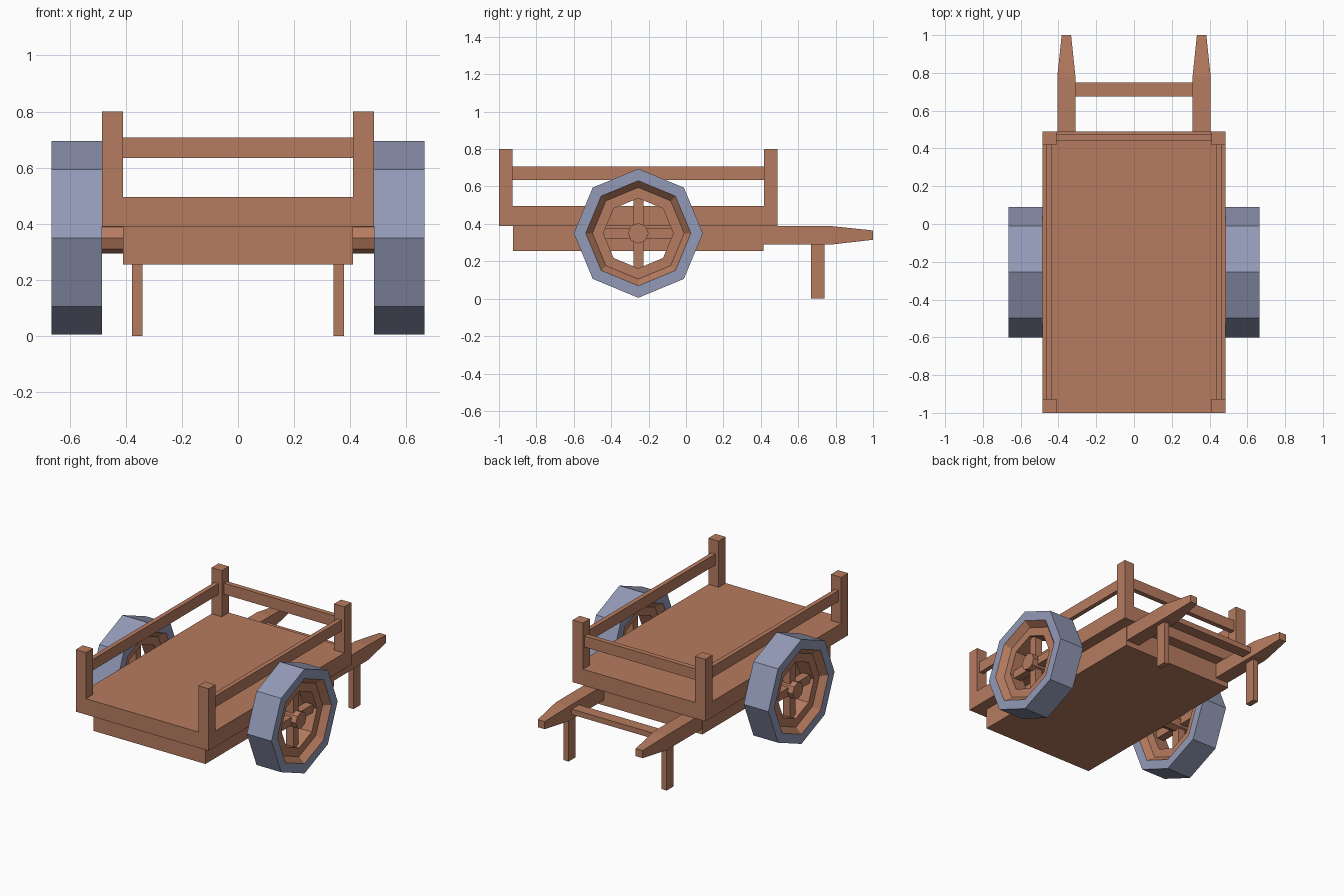
import bpy, bmesh, math
from mathutils import Vector

if "Cube" in bpy.data.objects:
    bpy.data.objects.remove(bpy.data.objects["Cube"], do_unlink=True)


def make_material(name, colour):
    mat = bpy.data.materials.new(name)
    mat.use_nodes = True
    mat.diffuse_color = (*colour, 1)
    mat.node_tree.nodes["Principled BSDF"].inputs["Base Color"].default_value = (*colour, 1)
    return mat


wood = make_material("warm wood", (0.47, 0.2, 0.115))
metal = make_material("blue grey tyre", (0.29, 0.32, 0.47))


def finish(name, bm, mats=(wood,)):
    bmesh.ops.recalc_face_normals(bm, faces=bm.faces)
    mesh = bpy.data.meshes.new(name)
    bm.to_mesh(mesh)
    bm.free()
    for mat in mats:
        mesh.materials.append(mat)
    obj = bpy.data.objects.new(name, mesh)
    bpy.context.collection.objects.link(obj)
    return obj


def add_box(bm, xs, ys, zs):
    lows, highs = zip(xs, ys, zs)
    low, high = Vector(lows), Vector(highs)
    made = bmesh.ops.create_cube(bm, size=1)["verts"]
    bmesh.ops.scale(bm, vec=high - low, verts=made)
    bmesh.ops.translate(bm, vec=(low + high) / 2, verts=made)


def box(name, xs, ys, zs):
    bm = bmesh.new()
    add_box(bm, xs, ys, zs)
    return finish(name, bm)


def mirrored(side, low, high):
    return tuple(sorted((side * low, side * high)))


def handle(name, side):
    # Square beam that narrows to a blunt grip
    sections = [(0.35, 0.31, 0.406, 0.29, 0.388),
                (0.78, 0.31, 0.406, 0.29, 0.388),
                (1.0, 0.333, 0.383, 0.315, 0.365)]
    bm = bmesh.new()
    rings = []
    for y, x0, x1, z0, z1 in sections:
        corners = ((x0, z0), (x1, z0), (x1, z1), (x0, z1))
        rings.append([bm.verts.new((side * x, y, z)) for x, z in corners])
    for a, b in zip(rings, rings[1:]):
        for i in range(4):
            j = (i + 1) % 4
            bm.faces.new((a[i], a[j], b[j], b[i]))
    bm.faces.new(rings[0])
    bm.faces.new(rings[-1])
    return finish(name, bm)


SIDES = 8
AXLE_Y, AXLE_Z = -0.255, 0.35


def wheel(name, side):
    centre = Vector((side * 0.575, AXLE_Y, AXLE_Z))
    # Tyre and dished rim: closed profile of (radius, offset along axle)
    half = [(0.345, 0.09), (0.281, 0.09), (0.245, 0.05), (0.187, 0.05)]
    profile = half + [(r, -x) for r, x in reversed(half)]
    tyre_strips = {0, len(profile) - 2, len(profile) - 1}
    bm = bmesh.new()
    rings = []
    for k in range(SIDES):
        angle = math.tau * k / SIDES
        rings.append([bm.verts.new(centre + Vector((x, r * math.sin(angle), r * math.cos(angle))))
                      for r, x in profile])
    for k in range(SIDES):
        a, b = rings[k], rings[(k + 1) % SIDES]
        for i in range(len(profile)):
            j = (i + 1) % len(profile)
            face = bm.faces.new((a[i], a[j], b[j], b[i]))
            face.material_index = 1 if i in tyre_strips else 0
    finish(name + "_wheel", bm, (wood, metal))

    # Crossed spokes
    bm = bmesh.new()
    x = (centre.x - 0.027, centre.x + 0.027)
    add_box(bm, x, (AXLE_Y - 0.195, AXLE_Y + 0.195), (AXLE_Z - 0.027, AXLE_Z + 0.027))
    add_box(bm, x, (AXLE_Y - 0.027, AXLE_Y + 0.027), (AXLE_Z - 0.195, AXLE_Z + 0.195))
    finish(name + "_spokes", bm)

    # Hub running in to the bed
    inner, outer = 0.4, 0.64
    bm = bmesh.new()
    bmesh.ops.create_cone(bm, cap_ends=True, segments=SIDES, radius1=0.055,
                          radius2=0.055, depth=outer - inner)
    for v in bm.verts:
        px, py, pz = v.co
        v.co = (side * (inner + outer) / 2 + pz, AXLE_Y + py, AXLE_Z + px)
    finish(name + "_hub", bm)


# Cart bed
box("deck", (-0.485, 0.485), (-1, 0.49), (0.39, 0.495))
box("under_frame", (-0.41, 0.41), (-0.925, 0.415), (0.255, 0.39))

# Rails, posts, handles, legs and wheels on both sides
for label, side in (("left", 1), ("right", -1)):
    for end, ys in (("front", (-1, -0.927)), ("back", (0.417, 0.49))):
        box(f"{end}_{label}_post", mirrored(side, 0.41, 0.485), ys, (0.495, 0.8))
    box(f"{label}_rail", mirrored(side, 0.435, 0.465), (-0.94, 0.43), (0.635, 0.708))
    handle(f"{label}_handle", side)
    box(f"{label}_leg", mirrored(side, 0.34, 0.377), (0.668, 0.74), (0, 0.3))
    wheel(label, side)

# Cross pieces at the back
box("back_rail", (-0.42, 0.42), (0.44, 0.473), (0.635, 0.708))
box("handle_crossbar", (-0.32, 0.32), (0.675, 0.75), (0.322, 0.358))
